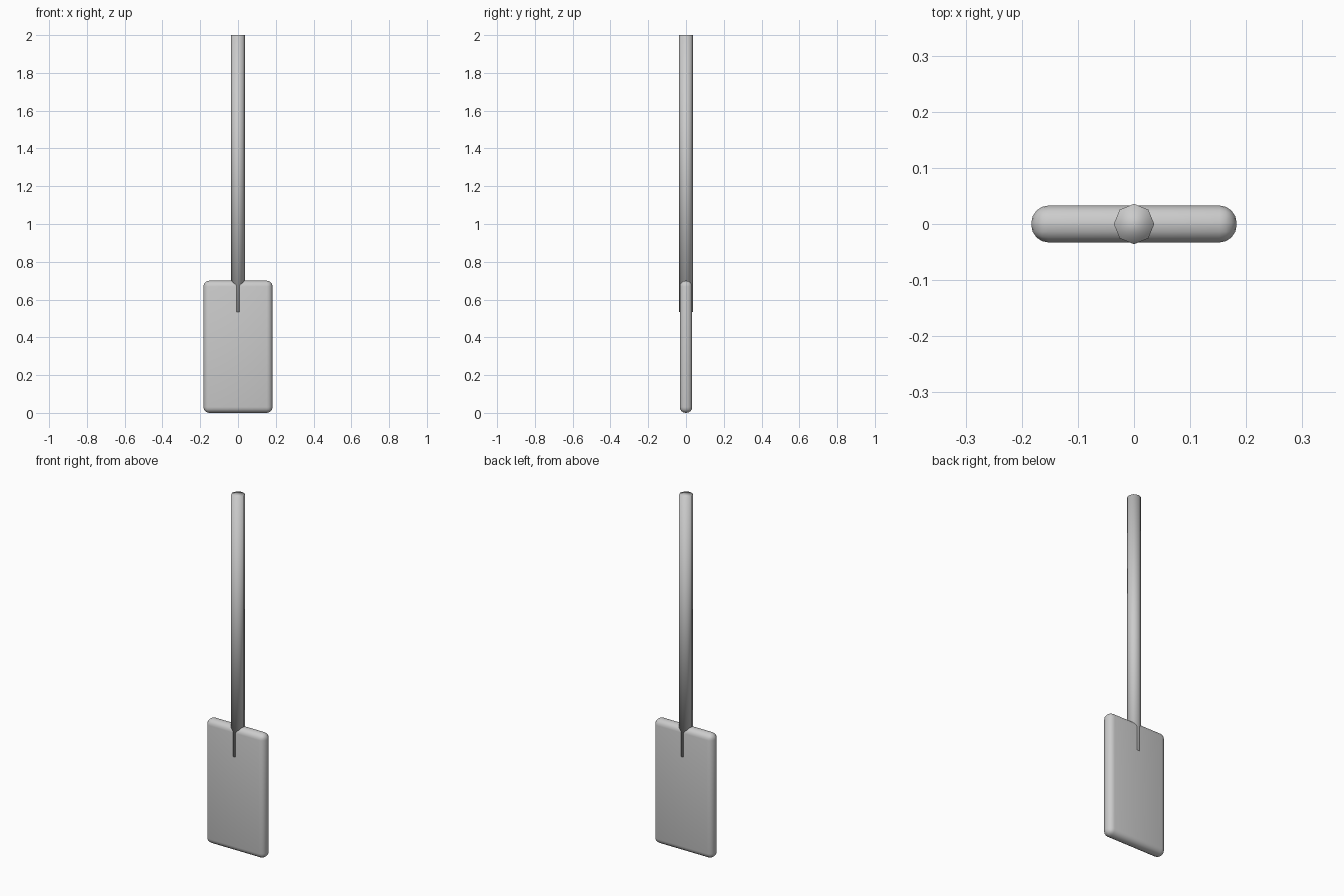
import bpy

cube = bpy.data.objects.get("Cube")
if cube:
    bpy.data.objects.remove(cube, do_unlink=True)

# Single pale grey finish
grey = bpy.data.materials.new("pale_grey")
grey.use_nodes = True
colour = (0.6, 0.6, 0.6, 1)
grey.diffuse_color = colour
grey.node_tree.nodes["Principled BSDF"].inputs["Base Color"].default_value = colour


def finish(obj, name):
    obj.name = name
    obj.data.materials.append(grey)
    bpy.ops.object.transform_apply(location=False, rotation=False, scale=True)
    bpy.ops.object.shade_smooth()


# Flat blade with fully rounded edges
bpy.ops.mesh.primitive_cube_add(size=1, location=(0, 0, 0.35))
blade = bpy.context.object
blade.scale = (0.366, 0.066, 0.7)
finish(blade, "blade")
bevel = blade.modifiers.new("rounded_edges", "BEVEL")
bevel.width = 0.031
bevel.segments = 4
bevel.limit_method = "NONE"

# Eight-sided shaft, its lower end sunk into the blade
bottom, top = 0.535, 2.0
bpy.ops.mesh.primitive_cylinder_add(
    vertices=8, radius=0.036, depth=top - bottom,
    location=(0, 0, (bottom + top) / 2))
finish(bpy.context.object, "shaft")
